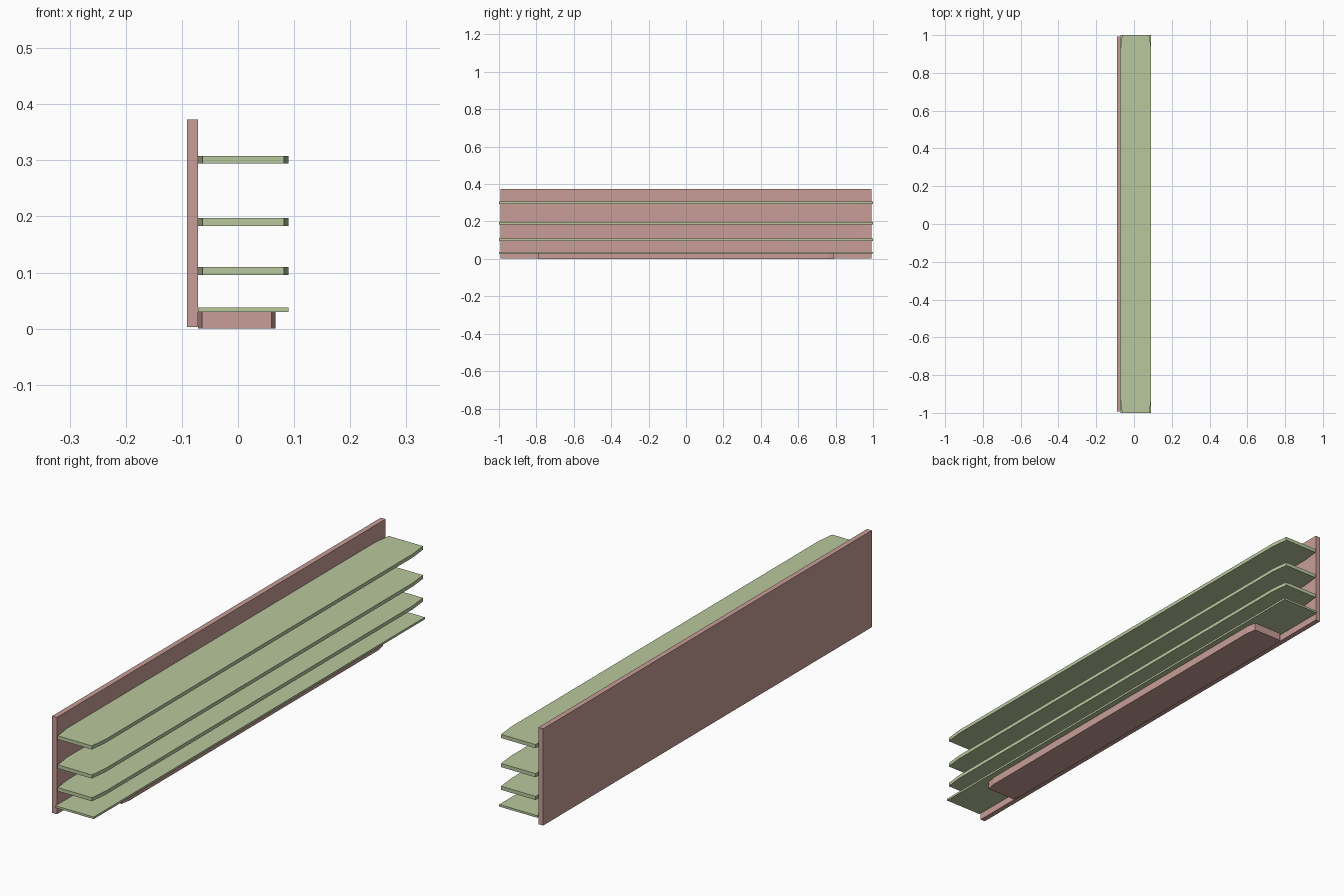
import bpy, bmesh

if "Cube" in bpy.data.objects:
    bpy.data.objects.remove(bpy.data.objects["Cube"])


def material(name, color):
    m = bpy.data.materials.new(name)
    m.diffuse_color = color
    m.use_nodes = True
    m.node_tree.nodes["Principled BSDF"].inputs["Base Color"].default_value = m.diffuse_color
    return m


PINK = material("panel_pink", (0.58, 0.34, 0.31, 1))
GREEN = material("shelf_green", (0.49, 0.58, 0.34, 1))


def board(name, x0, x1, half_len, z0, z1, mat, inset=0.0, run=0.0):
    """Flat board along y; both ends optionally taper by inset over run."""
    if inset:
        h, b = half_len, half_len - run
        outline = [(x0 + inset, -h), (x1 - inset, -h), (x1, -b), (x1, b),
                   (x1 - inset, h), (x0 + inset, h), (x0, b), (x0, -b)]
    else:
        outline = [(x0, -half_len), (x1, -half_len), (x1, half_len), (x0, half_len)]
    bm = bmesh.new()
    face = bm.faces.new([bm.verts.new((x, y, z0)) for x, y in outline])
    ext = bmesh.ops.extrude_face_region(bm, geom=[face])
    verts = [v for v in ext["geom"] if isinstance(v, bmesh.types.BMVert)]
    bmesh.ops.translate(bm, verts=verts, vec=(0, 0, z1 - z0))
    bmesh.ops.recalc_face_normals(bm, faces=bm.faces)
    me = bpy.data.meshes.new(name)
    bm.to_mesh(me)
    bm.free()
    me.materials.append(mat)
    ob = bpy.data.objects.new(name, me)
    bpy.context.collection.objects.link(ob)
    return ob


# Upright back panel
board("back_panel", -0.091, -0.071, 0.993, 0.003, 0.373, PINK)

# Plinth under the lowest shelf
board("base_plinth", -0.071, 0.067, 0.79, 0.0, 0.03, PINK, 0.007, 0.04)

# Plain bottom shelf
board("bottom_shelf", -0.071, 0.09, 1.0, 0.03, 0.038, GREEN)

# Three upper shelves with tapered ends
for i, z in enumerate((0.096, 0.183, 0.294)):
    board(f"shelf_{i + 1}", -0.071, 0.09, 1.0, z, z + 0.014, GREEN, 0.008, 0.07)
